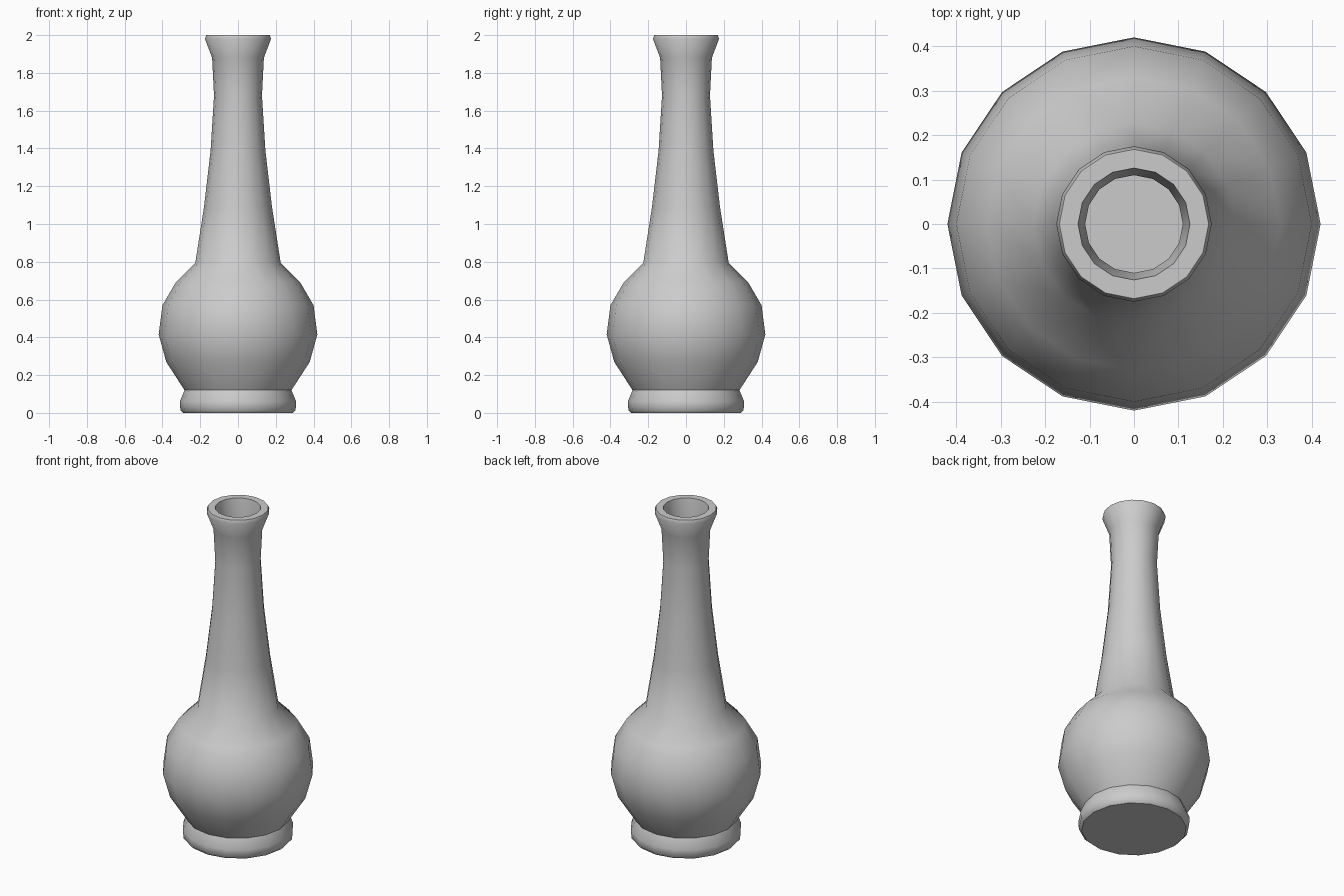
import bpy
import bmesh
import math

cube = bpy.data.objects.get("Cube")
if cube:
    bpy.data.objects.remove(cube, do_unlink=True)

SIDES = 16

clay = bpy.data.materials.new("plain grey")
clay.use_nodes = True
grey = (0.6, 0.6, 0.6, 1.0)
clay.diffuse_color = grey
clay.node_tree.nodes["Principled BSDF"].inputs["Base Color"].default_value = grey

# Profile sections as (radius, height), from the underside up and back down inside
foot = [(0, 0), (0.29, 0), (0.305, 0.015), (0.308, 0.06), (0.283, 0.12)]
belly = [(0.38, 0.27), (0.42, 0.415), (0.4, 0.57), (0.33, 0.69), (0.226, 0.795)]
neck = [(0.18, 1.09), (0.145, 1.39), (0.127, 1.68), (0.137, 1.88)]
rim = [(0.175, 1.98), (0.168, 2.0), (0.126, 2.0)]
hollow = [(0.11, 1.88), (0.11, 1.68), (0.12, 1.39), (0.15, 1.09), (0.19, 0.79),
          (0.3, 0.67), (0.36, 0.42), (0.25, 0.16), (0, 0.16)]


def lathe(name, profile, material):
    """Turn a profile around the z axis into a solid."""
    bm = bmesh.new()
    verts = [bm.verts.new((r, 0, z)) for r, z in profile]
    edges = [bm.edges.new(pair) for pair in zip(verts, verts[1:])]
    bmesh.ops.spin(bm, geom=verts + edges, cent=(0, 0, 0), axis=(0, 0, 1),
                   angle=math.tau, steps=SIDES, use_duplicate=False)
    bmesh.ops.remove_doubles(bm, verts=bm.verts, dist=0.0005)
    bmesh.ops.recalc_face_normals(bm, faces=bm.faces)
    mesh = bpy.data.meshes.new(name)
    bm.to_mesh(mesh)
    bm.free()
    mesh.materials.append(material)
    obj = bpy.data.objects.new(name, mesh)
    bpy.context.collection.objects.link(obj)
    return obj


vase = lathe("vase", foot + belly + neck + rim + hollow, clay)

# Smooth body with crisp foot and rim edges
bpy.ops.object.select_all(action="DESELECT")
vase.select_set(True)
bpy.context.view_layer.objects.active = vase
bpy.ops.object.shade_smooth_by_angle(angle=math.radians(42))
